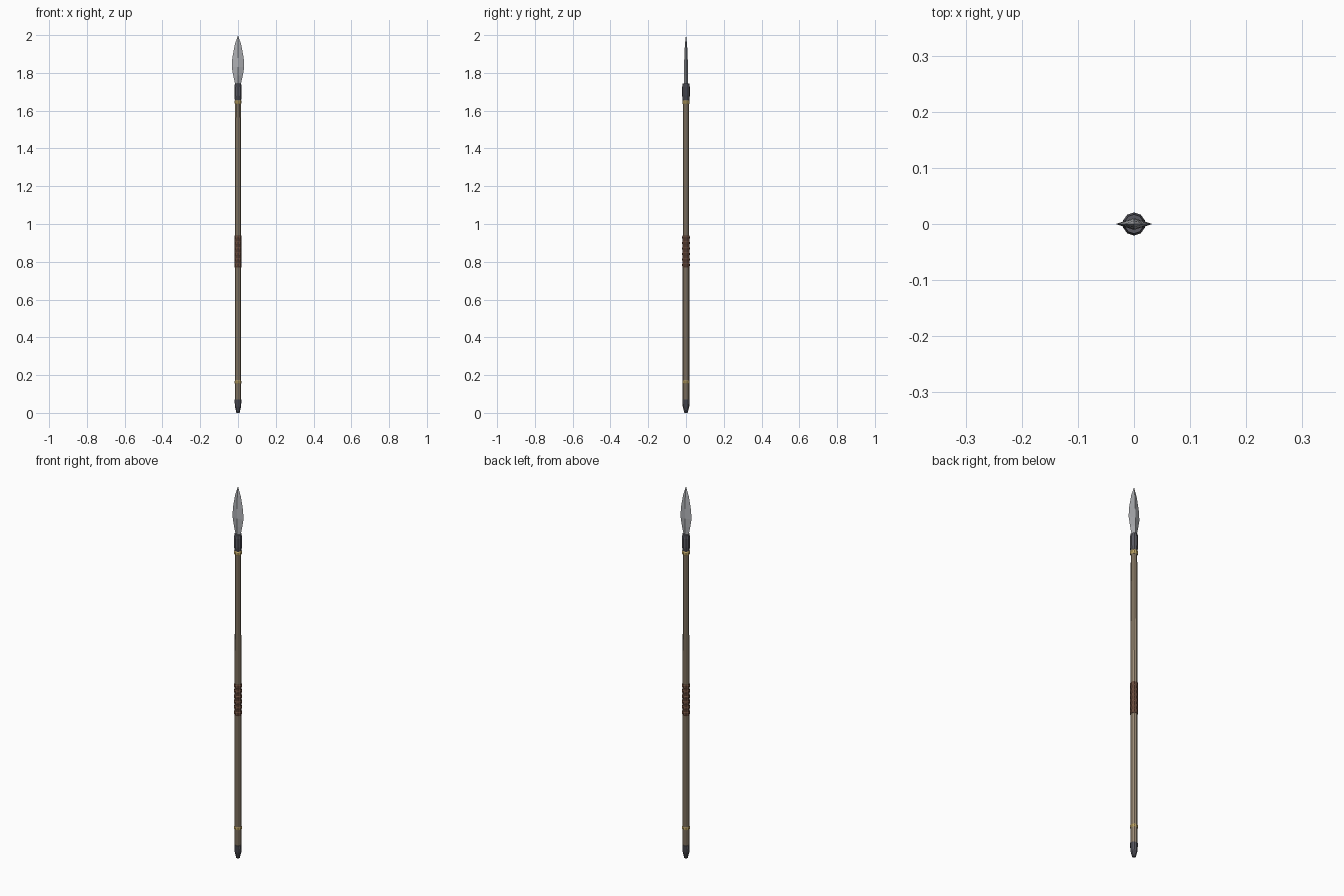
import bpy, bmesh, math

if "Cube" in bpy.data.objects:
    bpy.data.objects.remove(bpy.data.objects["Cube"])

SIDES = 10


def material(name, rgb):
    m = bpy.data.materials.new(name)
    m.diffuse_color = (*rgb, 1)
    m.use_nodes = True
    m.node_tree.nodes["Principled BSDF"].inputs["Base Color"].default_value = m.diffuse_color
    return m


wood = material("wood", (0.33, 0.26, 0.18))
leather = material("leather", (0.14, 0.07, 0.045))
brass = material("brass", (0.55, 0.40, 0.14))
iron = material("dark_iron", (0.10, 0.10, 0.12))
steel = material("steel", (0.42, 0.43, 0.45))


def loft(name, rings, mat):
    """Skin a stack of equal-sized point rings and cap both ends."""
    bm = bmesh.new()
    loops = [[bm.verts.new(p) for p in ring] for ring in rings]
    n = len(loops[0])
    for a, b in zip(loops, loops[1:]):
        for i in range(n):
            j = (i + 1) % n
            bm.faces.new((a[i], a[j], b[j], b[i]))
    bm.faces.new(loops[0][::-1])
    bm.faces.new(loops[-1])
    bmesh.ops.remove_doubles(bm, verts=bm.verts, dist=1e-5)
    bmesh.ops.recalc_face_normals(bm, faces=bm.faces)
    me = bpy.data.meshes.new(name)
    bm.to_mesh(me)
    bm.free()
    me.materials.append(mat)
    ob = bpy.data.objects.new(name, me)
    bpy.context.collection.objects.link(ob)
    return ob


def turned(name, profile, mat):
    """Faceted round part from (radius, z) pairs."""
    angles = [2 * math.pi * (i + 0.5) / SIDES for i in range(SIDES)]
    return loft(name, [[(r * math.cos(a), r * math.sin(a), z) for a in angles]
                       for r, z in profile], mat)


def collar(name, z, r, h, mat):
    """Thin band with bevelled edges."""
    return turned(name, [(r - 0.003, z - h / 2), (r, z - h / 4),
                         (r, z + h / 4), (r - 0.003, z + h / 2)], mat)


# Shaft, slightly slimmer towards the head
turned("shaft", [(0.0175, 0.06), (0.0175, 0.80), (0.0155, 1.68)], wood)

# Butt cap
turned("butt_cap", [(0.009, 0.0), (0.0175, 0.035), (0.019, 0.072)], iron)

# Brass collars
collar("lower_collar", 0.163, 0.0195, 0.018, brass)
collar("upper_collar", 1.645, 0.0195, 0.022, brass)

# Leather grip with raised wraps
turned("grip", [(0.0185, 0.77), (0.0185, 0.94)], leather)
for i in range(6):
    collar(f"grip_wrap_{i + 1}", 0.783 + i * 0.029, 0.0205, 0.020, leather)

# Socket holding the blade
turned("socket", [(0.0175, 1.655), (0.0205, 1.68), (0.0205, 1.725),
                  (0.017, 1.745)], iron)

# Leaf-shaped blade with a diamond section: (half width, half thickness, z)
blade = [(0.014, 0.009, 1.735), (0.025, 0.0105, 1.785), (0.033, 0.0105, 1.83),
         (0.030, 0.009, 1.88), (0.017, 0.006, 1.95)]
rings = [[(w, 0, z), (0, t, z), (-w, 0, z), (0, -t, z)] for w, t, z in blade]
ob = loft("blade", rings, steel)

# Draw the top of the blade to a point
bm = bmesh.new()
bm.from_mesh(ob.data)
top = [f for f in bm.faces if f.normal.z > 0.99]
bmesh.ops.poke(bm, faces=top)
max(bm.verts, key=lambda v: (v.co.z, -abs(v.co.x) - abs(v.co.y))).co = (0, 0, 2.0)
bm.to_mesh(ob.data)
bm.free()
